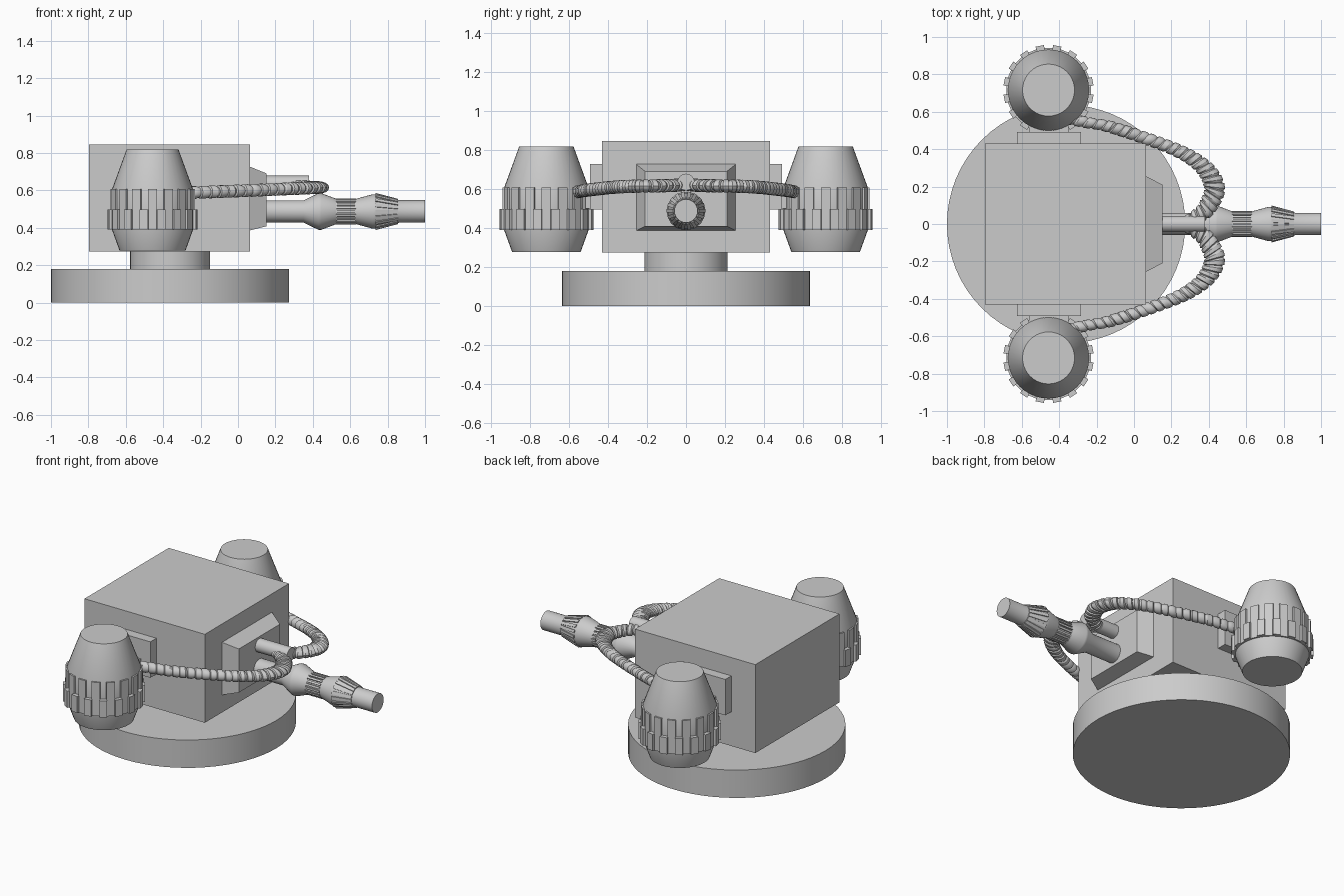
import bpy, bmesh, math
from mathutils import Vector, Matrix

if "Cube" in bpy.data.objects:
    bpy.data.objects.remove(bpy.data.objects["Cube"])


def finish(bm, name, smooth=True):
    bmesh.ops.recalc_face_normals(bm, faces=bm.faces)
    me = bpy.data.meshes.new(name)
    bm.to_mesh(me)
    bm.free()
    ob = bpy.data.objects.new(name, me)
    bpy.context.collection.objects.link(ob)
    if smooth:
        bpy.ops.object.select_all(action='DESELECT')
        ob.select_set(True)
        bpy.context.view_layer.objects.active = ob
        bpy.ops.object.shade_smooth_by_angle(angle=math.radians(30))
    return ob


def loft(bm, rings):
    """Closed skin through rings of points, capped at both ends."""
    rows = [[bm.verts.new(p) for p in r] for r in rings]
    n = len(rows[0])
    for a, b in zip(rows, rows[1:]):
        for i in range(n):
            j = (i + 1) % n
            bm.faces.new((a[i], a[j], b[j], b[i]))
    bm.faces.new(rows[0])
    bm.faces.new(rows[-1])


def lathe(name, profile, loc, axis='Z', n=40):
    """Profile of (radius, height) turned around the Z or X axis."""
    bm = bmesh.new()
    rings = []
    for r, h in profile:
        ring = []
        for i in range(n):
            a = 2 * math.pi * i / n
            c, s = r * math.cos(a), r * math.sin(a)
            ring.append(Vector((c, s, h) if axis == 'Z' else (h, c, s)) + Vector(loc))
        rings.append(ring)
    loft(bm, rings)
    return finish(bm, name)


def box(name, x, y, z):
    bm = bmesh.new()
    loft(bm, [[(x[0], y[0], h), (x[1], y[0], h), (x[1], y[1], h), (x[0], y[1], h)] for h in z])
    return finish(bm, name, False)


def ribs(name, loc, axis, n, width, ends, depth, offset=0.0):
    """Bars around an axis; ends = two (radius, height) pairs of the outer edge."""
    bm = bmesh.new()
    for i in range(n):
        a = 2 * math.pi * (i + offset) / n
        u, v = (math.cos(a), math.sin(a)), (-math.sin(a), math.cos(a))
        rings = []
        for r, h in ends:
            ring = []
            for rr, w in ((r, -width), (r, width), (r - depth, width), (r - depth, -width)):
                c, s = (rr * u[k] + w / 2 * v[k] for k in (0, 1))
                ring.append(Vector((c, s, h) if axis == 'Z' else (h, c, s)) + Vector(loc))
            rings.append(ring)
        loft(bm, rings)
    return finish(bm, name, False)


# Base, neck and main housing
CX = -0.363
lathe("base", [(0.637, 0), (0.637, 0.18)], (CX, 0, 0), n=64)
lathe("neck", [(0.214, 0.17), (0.214, 0.28)], (CX, 0, 0))
box("housing", (-0.797, 0.064), (-0.43, 0.43), (0.273, 0.845))

# Tapered front plate
bm = bmesh.new()
loft(bm, [[(x, -y, z0), (x, y, z0), (x, y, z1), (x, -y, z1)]
          for x, y, z0, z1 in ((0.06, 0.257, 0.385, 0.728), (0.153, 0.21, 0.408, 0.69))])
finish(bm, "front_plate", False)

# Nozzle with its ribs, and the feed tube above
ax = (0, 0, 0.487)
lathe("nozzle", [(0.059, 0.14), (0.059, 0.35), (0.098, 0.43), (0.098, 0.445), (0.066, 0.53),
                 (0.062, 0.53), (0.062, 0.625), (0.066, 0.625), (0.092, 0.72), (0.092, 0.74),
                 (0.06, 0.862), (0.06, 1.0)], ax, 'X', 32)
ribs("nozzle_grip_ribs", ax, 'X', 20, 0.013, ((0.07, 0.525), (0.07, 0.63)), 0.02)
ribs("nozzle_head_ribs", ax, 'X', 18, 0.018, ((0.099, 0.735), (0.067, 0.855)), 0.02)
lathe("feed_tube", [(0.043, 0.14), (0.043, 0.38)], (0, 0, 0.635), 'X', 24)

# Hose path, from tank to feed tube
KEYS = [(-0.36, 0.565, 0.585), (-0.24, 0.54, 0.588), (-0.13, 0.52, 0.592), (0.085, 0.45, 0.6),
        (0.27, 0.375, 0.608), (0.385, 0.29, 0.613), (0.43, 0.19, 0.615), (0.39, 0.09, 0.617),
        (0.33, 0.035, 0.62), (0.27, 0.0, 0.625)]


def path_samples():
    k = [Vector(p) for p in KEYS]
    k = [2 * k[0] - k[1]] + k + [2 * k[-1] - k[-2]]
    out = []
    for a, b, c, d in zip(k, k[1:], k[2:], k[3:]):
        for i in range(30):
            t = i / 30
            out.append(0.5 * (2 * b + (c - a) * t + (2 * a - 5 * b + 4 * c - d) * t * t
                              + (3 * b - a - 3 * c + d) * t ** 3))
    return out


def hose(name, s, count=28, n=16):
    pts = path_samples()
    # Segments get shorter where the hose turns sideways
    dist = [0.0]
    for p, q in zip(pts, pts[1:]):
        d = q - p
        dist.append(dist[-1] + d.length * (1 + 0.7 * abs(d.normalized().y)))

    def ring(f, scale):
        i = next((j for j, d in enumerate(dist) if d >= f * dist[-1]), len(pts) - 1)
        i = min(max(i, 1), len(pts) - 2)
        t = (pts[i + 1] - pts[i - 1]).normalized()
        side = Vector((-t.y, t.x, 0)).normalized()
        w = (0.027 + 0.03 * abs(t.y) ** 1.3) * scale
        h = 0.034 * scale
        res = []
        for m in range(n):
            a = 2 * math.pi * m / n
            p = pts[i] + side * w * math.cos(a) + Vector((0, 0, h * math.sin(a)))
            p += t * 0.012 * math.cos(a)
            res.append((p.x, s * p.y, p.z))
        return res

    bm = bmesh.new()
    for i in range(count):
        loft(bm, [ring((i + f) / count, sc) for f, sc in
                  ((0, 0.78), (0.2, 1.0), (0.75, 1.0), (1.05, 0.78))])
    return finish(bm, name)


# Side tanks, brackets and hoses on both sides
for s, side in ((1, "left"), (-1, "right")):
    c = (-0.457, s * 0.716, 0)
    lathe(side + "_tank", [(0.176, 0.277), (0.217, 0.39), (0.217, 0.605), (0.139, 0.818)], c)
    ribs(side + "_tank_lower_teeth", c, 'Z', 16, 0.045, ((0.241, 0.39), (0.241, 0.497)), 0.05, 0.5)
    ribs(side + "_tank_upper_teeth", c, 'Z', 16, 0.05, ((0.226, 0.39), (0.226, 0.607)), 0.03)
    box(side + "_bracket", (-0.626, -0.283), sorted((s * 0.42, s * 0.492)), (0.495, 0.727))
    box(side + "_bracket_pad", (-0.56, -0.35), sorted((s * 0.48, s * 0.56)), (0.5, 0.6))
    hose(side + "_hose", s)
